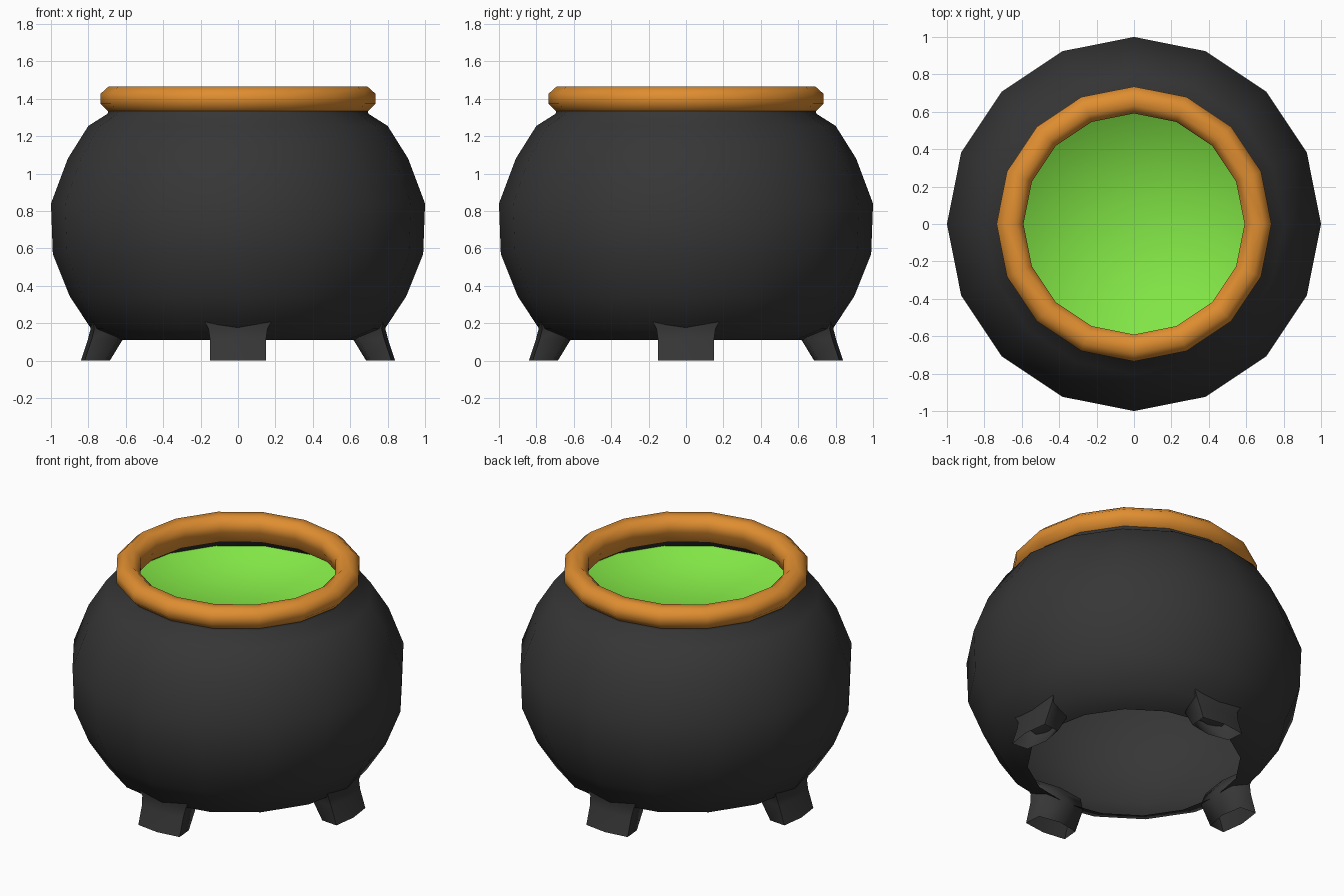
import bpy, bmesh
from math import sin, cos, pi, radians

if "Cube" in bpy.data.objects:
    bpy.data.objects.remove(bpy.data.objects["Cube"])

SIDES = 16


def finish(name, bm, color=None, angle=40):
    mesh = bpy.data.meshes.new(name)
    bm.to_mesh(mesh)
    bm.free()
    obj = bpy.data.objects.new(name, mesh)
    bpy.context.collection.objects.link(obj)
    if color:
        mat = bpy.data.materials.new(name + "_paint")
        mat.diffuse_color = color
        mat.use_nodes = True
        mat.node_tree.nodes["Principled BSDF"].inputs["Base Color"].default_value = mat.diffuse_color
        mesh.materials.append(mat)
    bpy.ops.object.select_all(action='DESELECT')
    obj.select_set(True)
    bpy.context.view_layer.objects.active = obj
    bpy.ops.object.shade_smooth_by_angle(angle=radians(angle))
    return obj


def lathe(name, profile, color=None, closed=False, angle=40):
    """Revolve (radius, height) points around z."""
    bm = bmesh.new()
    rings = [[bm.verts.new((r * cos(2 * pi * i / SIDES), r * sin(2 * pi * i / SIDES), z))
              for i in range(SIDES)] for r, z in profile]
    pairs = list(zip(rings, rings[1:]))
    if closed:
        pairs.append((rings[-1], rings[0]))
    for low, high in pairs:
        for i in range(SIDES):
            j = (i + 1) % SIDES
            bm.faces.new((low[i], low[j], high[j], high[i]))
    bmesh.ops.remove_doubles(bm, verts=bm.verts, dist=0.0005)
    return finish(name, bm, color, angle)


DARK = (0.037, 0.037, 0.037, 1)

# Pot: thin round shell, open underneath
lathe("pot_body", [(0.635, 0.11), (0.785, 0.17), (0.90, 0.345), (0.99, 0.57), (1.0, 0.84),
                   (0.91, 1.08), (0.80, 1.255), (0.697, 1.32), (0.695, 1.337)], DARK, angle=65)

# Green liquid: flat disc with a tiny upturned edge so it shades like a meniscus
lathe("liquid", [(0.76, 1.215), (0.755, 1.2), (0, 1.2)], (0.22, 0.78, 0.06, 1), angle=120)

# Inside of the neck, from the rim down to the liquid
lathe("neck_lining", [(0.64, 1.31), (0.76, 1.21)], DARK)

# Rim: ring with an eight-sided section, its inner lip reaching further down
rim = [(0.663 + 0.078 * cos(pi / 8 + k * pi / 4), 1.4 + 0.07 * sin(pi / 8 + k * pi / 4))
       for k in range(8)]
rim[5] = (0.63, 1.295)
rim[6] = (0.697, 1.335)
lathe("rim", rim, (0.74, 0.27, 0.03, 1), closed=True, angle=70)

# Four splayed six-sided feet, open underneath, running into the belly
section = [(0.84, 0), (0.82, 0.15), (0.71, 0.14), (0.685, 0), (0.71, -0.14), (0.82, -0.15)]
# height, outer shift, inner shift, width
levels = [(0, 0, 0, 1), (0.115, -0.038, -0.07, 1), (0.17, -0.052, -0.05, 1.05),
          (0.24, -0.04, 0.0, 1.3)]
for n, name in enumerate(("right_foot", "back_foot", "left_foot", "front_foot")):
    a = n * pi / 2
    bm = bmesh.new()
    rings = []
    for z, outer, inner, wide in levels:
        ring = []
        for r, t in section:
            r, t = r + (outer if r > 0.75 else inner), t * wide
            ring.append(bm.verts.new((r * cos(a) - t * sin(a), r * sin(a) + t * cos(a), z)))
        rings.append(ring)
    for low, high in zip(rings, rings[1:]):
        for i in range(6):
            j = (i + 1) % 6
            bm.faces.new((low[i], low[j], high[j], high[i]))
    finish(name, bm, DARK, angle=80)
